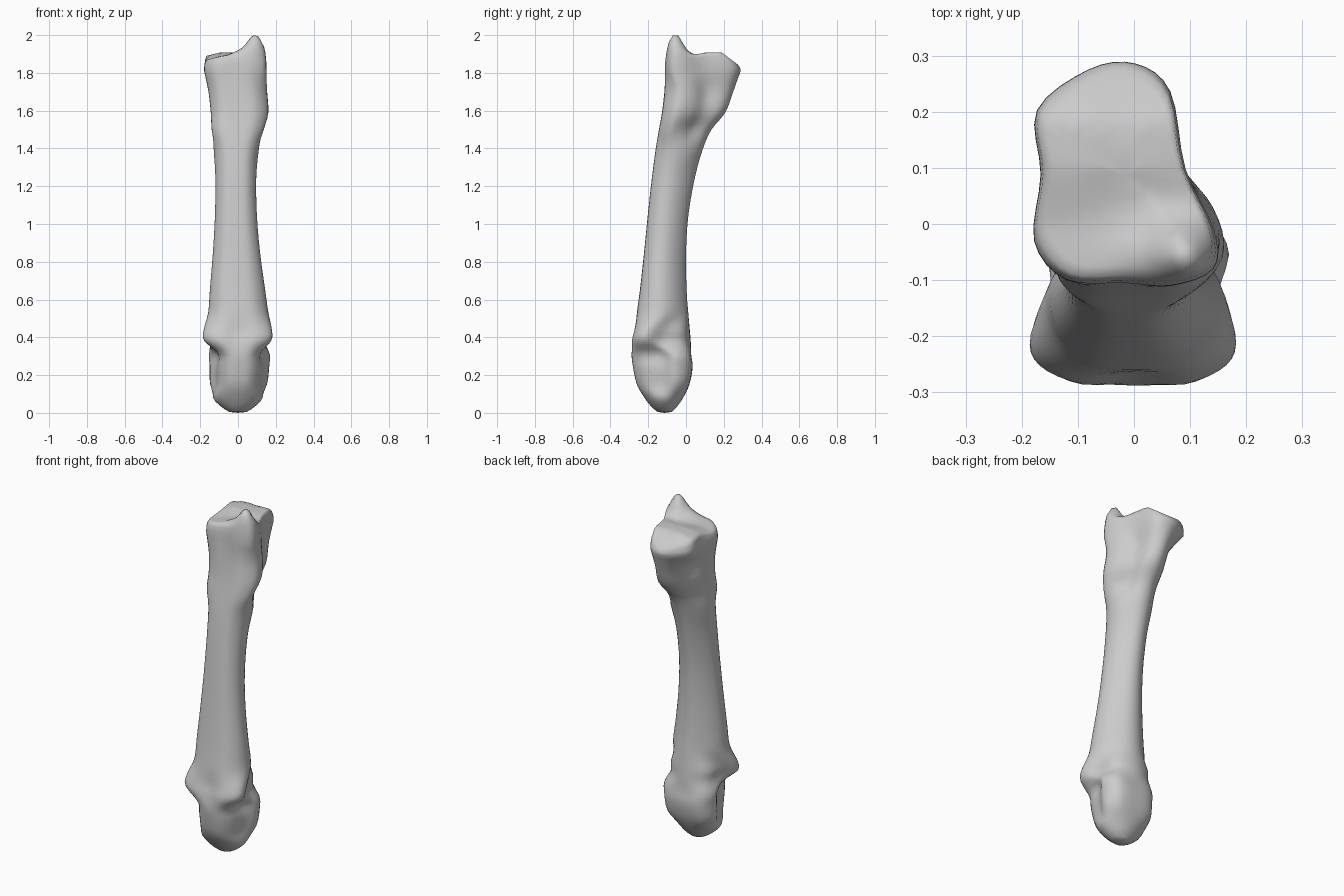
import bpy, bmesh
from math import exp
from mathutils import Vector

if "Cube" in bpy.data.objects:
    bpy.data.objects.remove(bpy.data.objects["Cube"])

def mirrored(half):
    # half runs from front centre round the +x side to back centre
    return half + [(-x, y) for x, y in half[-2:0:-1]]

# Normalised 12-point cross-sections (x right, y back)
SHAPES = {
    "round": mirrored([(0, -1), (.5, -.87), (.87, -.5), (1, 0), (.87, .5), (.5, .87), (0, 1)]),
    "shaft": mirrored([(0, -1), (.55, -.93), (.92, -.55), (1, -.05), (.8, .45), (.4, .87), (0, 1)]),
    "tubercle": mirrored([(0, -.95), (.5, -1), (.9, -.78), (1, -.42), (.82, .1), (.6, .75), (0, 1)]),
    "condyle": mirrored([(0, -1), (.38, -.93), (.68, -.6), (.82, -.05), (1, .42), (.7, .88), (0, .97)]),
    "neck": [(0, -1), (.6, -.95), (1, -.6), (.9, -.15), (.55, .3), (.35, .8), (0, 1),
             (-.4, .85), (-.72, .4), (-.9, -.1), (-1, -.6), (-.65, -.95)],
    "base": [(0, -.98), (.5, -1), (.95, -.85), (.96, -.5), (.65, .05), (.48, .75), (.1, 1),
             (-.4, .95), (-.97, .58), (-.93, 0), (-1, -.6), (-.65, -.95)],
}

# z, x min, x max, y min, y max, shape
SECTIONS = [
    (.005, -.045, .045, -.15, -.075, "round"),
    (.03, -.085, .085, -.18, -.05, "round"),
    (.08, -.132, .13, -.22, -.015, "round"),
    (.15, -.147, .153, -.26, .022, "condyle"),
    (.24, -.15, .165, -.28, .04, "condyle"),
    (.31, -.156, .17, -.288, .032, "condyle"),
    (.38, -.183, .18, -.286, .025, "tubercle"),
    (.44, -.182, .18, -.272, .02, "tubercle"),
    (.53, -.157, .16, -.26, .012, "shaft"),
    (.65, -.148, .143, -.244, .003, "shaft"),
    (.85, -.132, .116, -.222, 0, "shaft"),
    (1.05, -.121, .099, -.202, .013, "shaft"),
    (1.25, -.119, .096, -.18, .048, "shaft"),
    (1.4, -.128, .11, -.16, .09, "shaft"),
    (1.5, -.138, .134, -.143, .135, "neck"),
    (1.59, -.143, .158, -.127, .208, "neck"),
    (1.7, -.155, .152, -.114, .25, "neck"),
    (1.81, -.178, .15, -.11, .286, "base"),
]

def ring(z, x0, x1, y0, y1, shape):
    return [Vector(((x0 + x1) / 2 + u * (x1 - x0) / 2,
                    (y0 + y1) / 2 + v * (y1 - y0) / 2, z)) for u, v in SHAPES[shape]]

def joint_height(x, y):
    # Saddle-like joint face with a styloid peak at the front right
    front = exp(-((y + .055) / .055) ** 2)
    z = 1.885 + .022 * min(1, max(0, y / .1))
    z += front * (.085 * exp(-((x - .095) / .048) ** 2) + .045 * exp(-((x - .05) / .09) ** 2))
    return z - .75 * max(0, y - .19) - .25 * max(0, -x - .1)

def spline(a, b, c, d, t):
    return .5 * (2 * b + (c - a) * t + (2 * a - 5 * b + 4 * c - d) * t * t
                 + (3 * b - a - 3 * c + d) * t ** 3)

def refine(r, steps=4):
    n = len(r)
    return [spline(r[i - 1], r[i], r[(i + 1) % n], r[(i + 2) % n], s / steps)
            for i in range(n) for s in range(steps)]

# Shaft, head and base rings, smoothed around and along the bone
keys = [refine(ring(*s)) for s in SECTIONS]
rings = []
last = len(keys) - 1
for i in range(last):
    four = [keys[max(0, min(last, i + k))] for k in (-1, 0, 1, 2)]
    for s in range(3):
        rings.append([spline(*p, s / 3) for p in zip(*four)])
rings.append(keys[-1])

# Rings closing over the joint face
centre = Vector((-.014, .088, 0))
for scale, blend in ((.995, .45), (.97, .8), (.93, 1), (.84, 1), (.72, 1), (.58, 1), (.4, 1), (.2, 1)):
    row = []
    for p in keys[-1]:
        q = centre + (p - centre) * scale
        row.append(Vector((q.x, q.y, 1.81 + (joint_height(q.x, q.y) - 1.81) * blend)))
    rings.append(row)

bm = bmesh.new()
rows = [[bm.verts.new(p) for p in r] for r in rings]
n = len(rows[0])
for a, b in zip(rows, rows[1:]):
    for i in range(n):
        j = (i + 1) % n
        bm.faces.new((a[i], a[j], b[j], b[i]))

# Close both ends
for row, tip in ((rows[0], (0, -.113, 0)), (rows[-1], (centre.x, centre.y, joint_height(centre.x, centre.y)))):
    v = bm.verts.new(tip)
    for i in range(n):
        bm.faces.new((row[i], row[(i + 1) % n], v))

# Shallow hollows: head sides, base flanks
DENTS = [((.15, -.16, .33), .07, (-.018, 0, 0)), ((-.15, -.16, .33), .07, (.018, 0, 0)),
         ((.09, .09, 1.7), .06, (-.02, 0, 0)), ((-.15, .1, 1.68), .05, (.025, 0, 0))]
for v in bm.verts:
    for c, r, push in DENTS:
        v.co += Vector(push) * exp(-((v.co - Vector(c)).length / r) ** 2)

bmesh.ops.recalc_face_normals(bm, faces=bm.faces)
mesh = bpy.data.meshes.new("long_bone")
bm.to_mesh(mesh)
bm.free()
bone = bpy.data.objects.new("long_bone", mesh)
bpy.context.collection.objects.link(bone)
mesh.shade_smooth()
